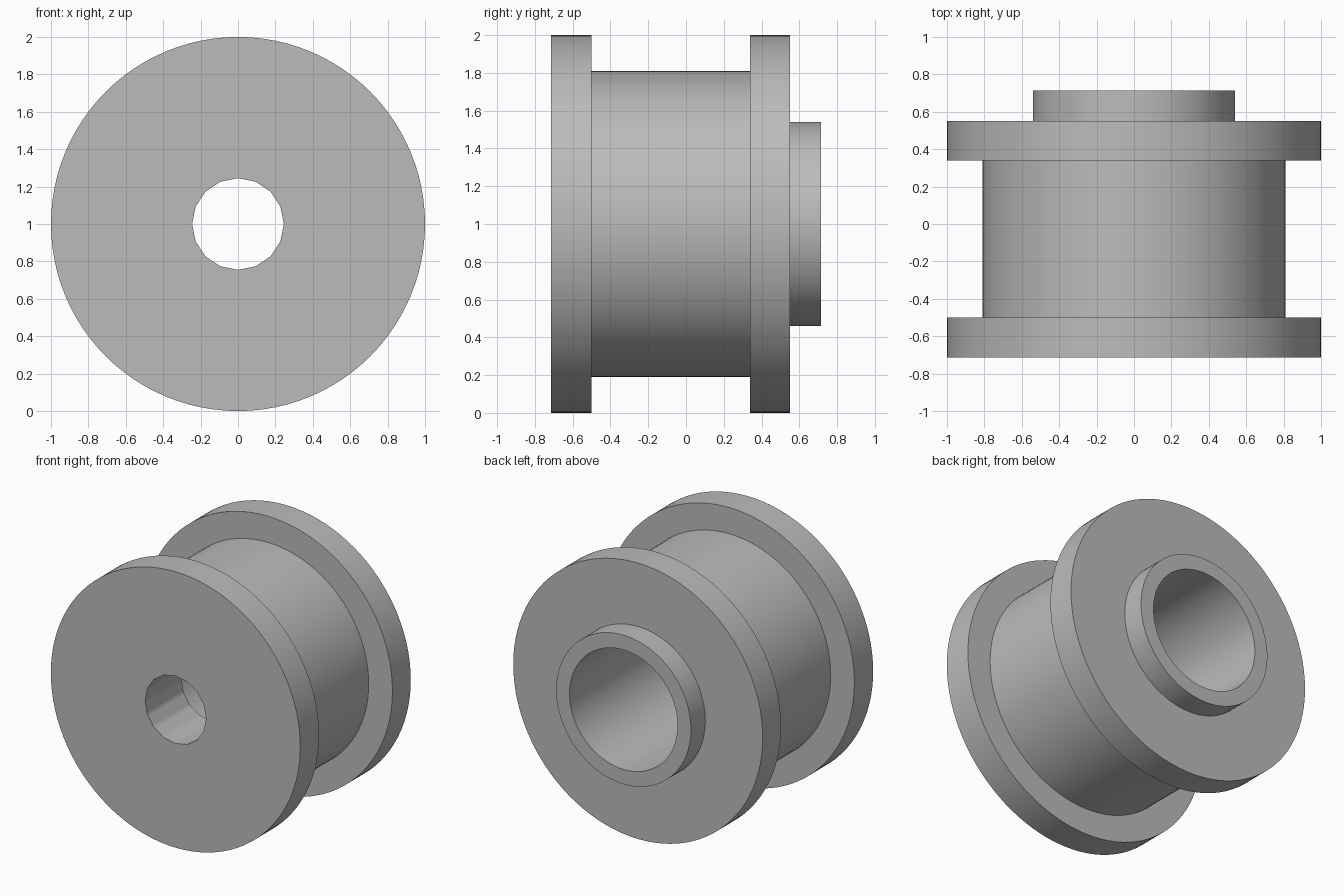
import bpy, bmesh, math

cube = bpy.data.objects.get("Cube")
if cube:
    bpy.data.objects.remove(cube, do_unlink=True)

SEGMENTS = 96
BORE_SIDES = 16
HEIGHT = 1.0  # axis height above the ground

grey = bpy.data.materials.new("matte_grey")
grey.use_nodes = True
grey.diffuse_color = (0.5, 0.5, 0.5, 1)
grey.node_tree.nodes["Principled BSDF"].inputs["Base Color"].default_value = (0.5, 0.5, 0.5, 1)

# Closed profile as (radius, y), front bore to flanges to rear collar and back inside
BORE, SOCKET, COLLAR, BODY, FLANGE = 0.245, 0.433, 0.54, 0.81, 1.0
FRONT, STEP, BACK = -0.715, -0.30, 0.715
profile = [
    (BORE, FRONT), (FLANGE, FRONT), (FLANGE, -0.5), (BODY, -0.5),
    (BODY, 0.34), (FLANGE, 0.34), (FLANGE, 0.55), (COLLAR, 0.55),
    (COLLAR, BACK), (SOCKET, BACK), (SOCKET, STEP), (BORE, STEP),
]


def ring_radius(radius, angle):
    """The narrow bore is a coarse polygon; everything else is round."""
    if radius != BORE:
        return radius
    half = math.pi / BORE_SIDES
    return radius * math.cos(half) / math.cos(angle % (2 * half) - half)


def lathe(name, points):
    bm = bmesh.new()
    rings = []
    for radius, y in points:
        ring = []
        for i in range(SEGMENTS):
            a = 2 * math.pi * i / SEGMENTS
            r = ring_radius(radius, a)
            ring.append(bm.verts.new((r * math.cos(a), y, HEIGHT + r * math.sin(a))))
        rings.append(ring)
    for k, ring in enumerate(rings):
        following = rings[(k + 1) % len(rings)]
        for i in range(SEGMENTS):
            j = (i + 1) % SEGMENTS
            bm.faces.new((ring[i], ring[j], following[j], following[i]))
    bmesh.ops.recalc_face_normals(bm, faces=bm.faces)
    mesh = bpy.data.meshes.new(name)
    bm.to_mesh(mesh)
    bm.free()
    mesh.materials.append(grey)
    obj = bpy.data.objects.new(name, mesh)
    bpy.context.collection.objects.link(obj)
    return obj


# Flanged bushing with a stepped through bore
bushing = lathe("flanged_bushing", profile)
bpy.ops.object.select_all(action="DESELECT")
bushing.select_set(True)
bpy.context.view_layer.objects.active = bushing
bpy.ops.object.shade_smooth_by_angle(angle=math.radians(30))
